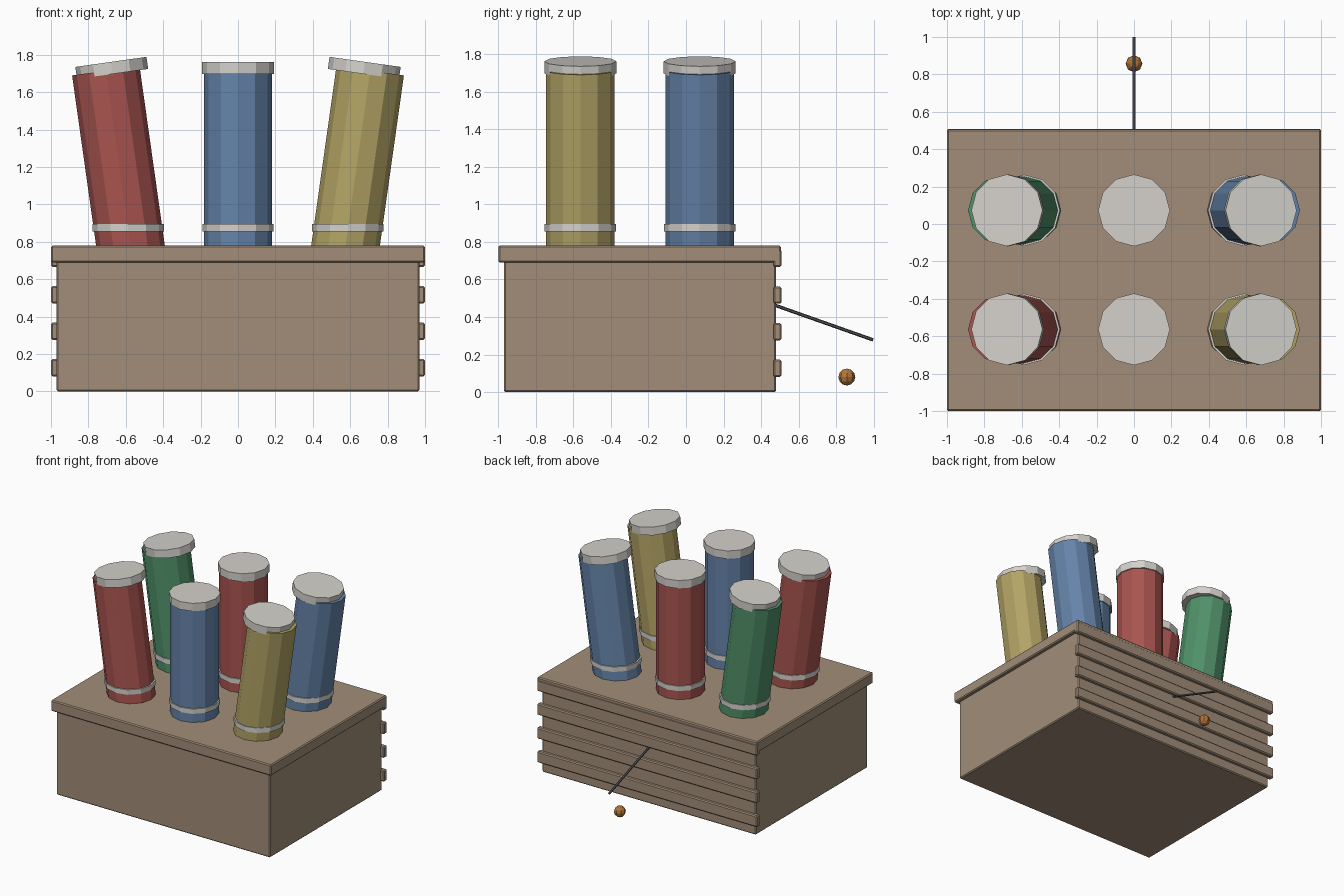
import bpy
from math import pi
from mathutils import Vector

if "Cube" in bpy.data.objects:
    bpy.data.objects.remove(bpy.data.objects["Cube"])


def material(name, r, g, b):
    m = bpy.data.materials.new(name)
    m.diffuse_color = (r, g, b, 1)
    m.use_nodes = True
    m.node_tree.nodes["Principled BSDF"].inputs["Base Color"].default_value = m.diffuse_color
    return m


wood = material("wood", 0.36, 0.27, 0.19)
metal = material("pale_metal", 0.66, 0.64, 0.60)
dark = material("dark_cord", 0.09, 0.09, 0.10)
amber = material("amber", 0.45, 0.18, 0.04)
red = material("red", 0.40, 0.09, 0.08)
blue = material("blue", 0.13, 0.23, 0.40)
yellow = material("yellow", 0.45, 0.37, 0.13)
green = material("green", 0.08, 0.28, 0.14)


def finish(name, mat):
    ob = bpy.context.object
    ob.name = name
    ob.data.materials.append(mat)
    return ob


def box(name, lo, hi, mat, bevel=0.008):
    lo, hi = Vector(lo), Vector(hi)
    bpy.ops.mesh.primitive_cube_add(size=1, location=(lo + hi) / 2)
    ob = finish(name, mat)
    for v in ob.data.vertices:
        v.co *= hi - lo
    mod = ob.modifiers.new("edge", "BEVEL")
    mod.width = bevel
    mod.segments = 1
    return ob


def cylinder(name, loc, radius, depth, mat, tilt=0.0, sides=12):
    bpy.ops.mesh.primitive_cylinder_add(vertices=sides, radius=radius, depth=depth,
                                        location=loc, rotation=(0, tilt, 0))
    return finish(name, mat)


# Crate body and lid
box("crate_body", (-0.97, -0.97, 0), (0.97, 0.48, 0.72), wood)
box("crate_lid", (-1, -1, 0.69), (1, 0.505, 0.78), wood)

# Horizontal slats on the back
for i in range(4):
    z = 0.127 + 0.195 * i
    box(f"back_slat_{i + 1}", (-1, 0.465, z - 0.046), (1, 0.508, z + 0.046), wood)

# Two rows of three tubes, the outer ones leaning outwards
rows = ((-0.563, (red, blue, yellow)), (0.073, (green, red, blue)))
for r, (y, colours) in enumerate(rows):
    for side, mat in zip((-1, 0, 1), colours):
        tag = f"{('front', 'back')[r]}_{('left', 'middle', 'right')[side + 1]}"
        tilt = 0.14 * side
        cylinder("tube_" + tag, (0.637 * side, y, 1.22), 0.182, 1.0, mat, tilt)
        cylinder("band_" + tag, (0.587 * side, y, 0.875), 0.191, 0.04, metal)
        cylinder("cap_" + tag, (0.675 * side, y, 1.73), 0.192, 0.065, metal, tilt)

# Fuse sloping down from the back
start, end = Vector((0, 0.45, 0.471)), Vector((0, 0.997, 0.278))
fuse = cylinder("fuse", (start + end) / 2, 0.009, (end - start).length, dark, sides=6)
fuse.rotation_euler = (end - start).to_track_quat("Z", "Y").to_euler()

# Small bead below the fuse
bpy.ops.mesh.primitive_uv_sphere_add(segments=8, ring_count=6, radius=0.045,
                                     location=(0, 0.857, 0.08))
finish("fuse_bead", amber)
